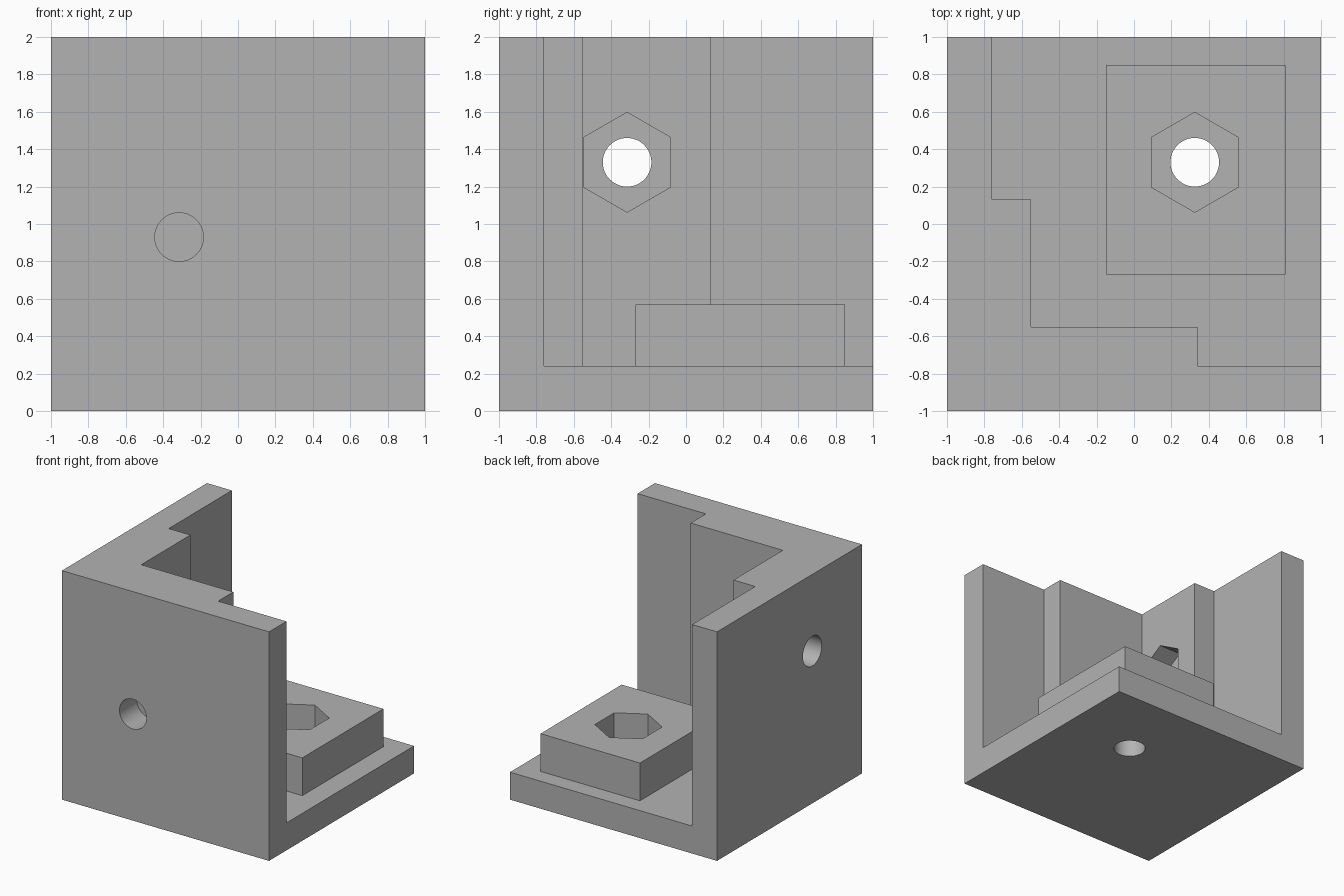
import bpy, bmesh
from math import cos, sin, pi, radians

cube = bpy.data.objects.get("Cube")
if cube:
    bpy.data.objects.remove(cube, do_unlink=True)

grey = bpy.data.materials.new("plain_grey")
grey.use_nodes = True
colour = (0.45, 0.45, 0.45, 1)
grey.diffuse_color = colour
grey.node_tree.nodes["Principled BSDF"].inputs["Base Color"].default_value = colour

# How a flat profile (a, b) and a height h sit in space for each axis
PLACE = {
    "x": lambda a, b, h: (h, a, b),
    "y": lambda a, b, h: (a, h, b),
    "z": lambda a, b, h: (a, b, h),
}


def prism(name, profile, start, end, axis="z"):
    bm = bmesh.new()
    rings = [[bm.verts.new(PLACE[axis](a, b, h)) for a, b in profile] for h in (start, end)]
    low, high = rings
    bm.faces.new(low)
    bm.faces.new(high)
    n = len(profile)
    for i in range(n):
        j = (i + 1) % n
        bm.faces.new((low[i], low[j], high[j], high[i]))
    bmesh.ops.recalc_face_normals(bm, faces=bm.faces)
    mesh = bpy.data.meshes.new(name)
    bm.to_mesh(mesh)
    bm.free()
    mesh.materials.append(grey)
    ob = bpy.data.objects.new(name, mesh)
    bpy.context.collection.objects.link(ob)
    return ob


def rect(a0, a1, b0, b1):
    return [(a0, b0), (a1, b0), (a1, b1), (a0, b1)]


def polygon(a, b, radius, sides):
    turns = [pi / 2 + 2 * pi * i / sides for i in range(sides)]
    return [(a + radius * cos(t), b + radius * sin(t)) for t in turns]


def combine(target, tool, operation):
    tool.hide_render = True
    mod = target.modifiers.new(tool.name, "BOOLEAN")
    mod.operation = operation
    mod.solver = "EXACT"
    mod.object = tool
    bpy.context.view_layer.objects.active = target
    bpy.ops.object.modifier_apply(modifier=mod.name)
    bpy.data.objects.remove(tool, do_unlink=True)


WALL, FLOOR, BOSS = -0.76, 0.24, -0.55
PAD_TOP = 0.57

# Two walls with thickened bosses meeting at the corner
walls = [(-1, -1), (1, -1), (1, WALL), (0.34, WALL), (0.34, BOSS), (BOSS, BOSS),
         (BOSS, 0.13), (WALL, 0.13), (WALL, 1), (-1, 1)]
bracket = prism("corner_bracket", walls, 0, 2)

# Floor plate and raised pad
combine(bracket, prism("floor", rect(-1, 1, -1, 1), 0, FLOOR), "UNION")
combine(bracket, prism("pad", rect(-0.15, 0.81, -0.27, 0.85), 0.1, PAD_TOP), "UNION")

# Bolt holes: the front one stops at the boss, the others run through
HOLE, NUT = 0.13, 0.267
holes = [
    ("floor_hole", (0.325, 0.33), -0.1, 0.7, "z"),
    ("side_hole", (-0.315, 1.33), -1.1, -0.4, "x"),
    ("front_hole", (-0.315, 0.93), -1.1, WALL, "y"),
]
for name, (a, b), start, end, axis in holes:
    combine(bracket, prism(name, polygon(a, b, HOLE, 48), start, end, axis), "DIFFERENCE")

# Hexagonal nut pockets
pockets = [
    ("floor_pocket", (0.325, 0.33), FLOOR, 0.7, "z"),
    ("side_pocket", (-0.315, 1.33), WALL, -0.4, "x"),
]
for name, (a, b), start, end, axis in pockets:
    combine(bracket, prism(name, polygon(a, b, NUT, 6), start, end, axis), "DIFFERENCE")

# Smooth the round holes, keep everything else crisp
bpy.ops.object.select_all(action="DESELECT")
bracket.select_set(True)
bpy.context.view_layer.objects.active = bracket
bpy.ops.object.shade_smooth_by_angle(angle=radians(30))
